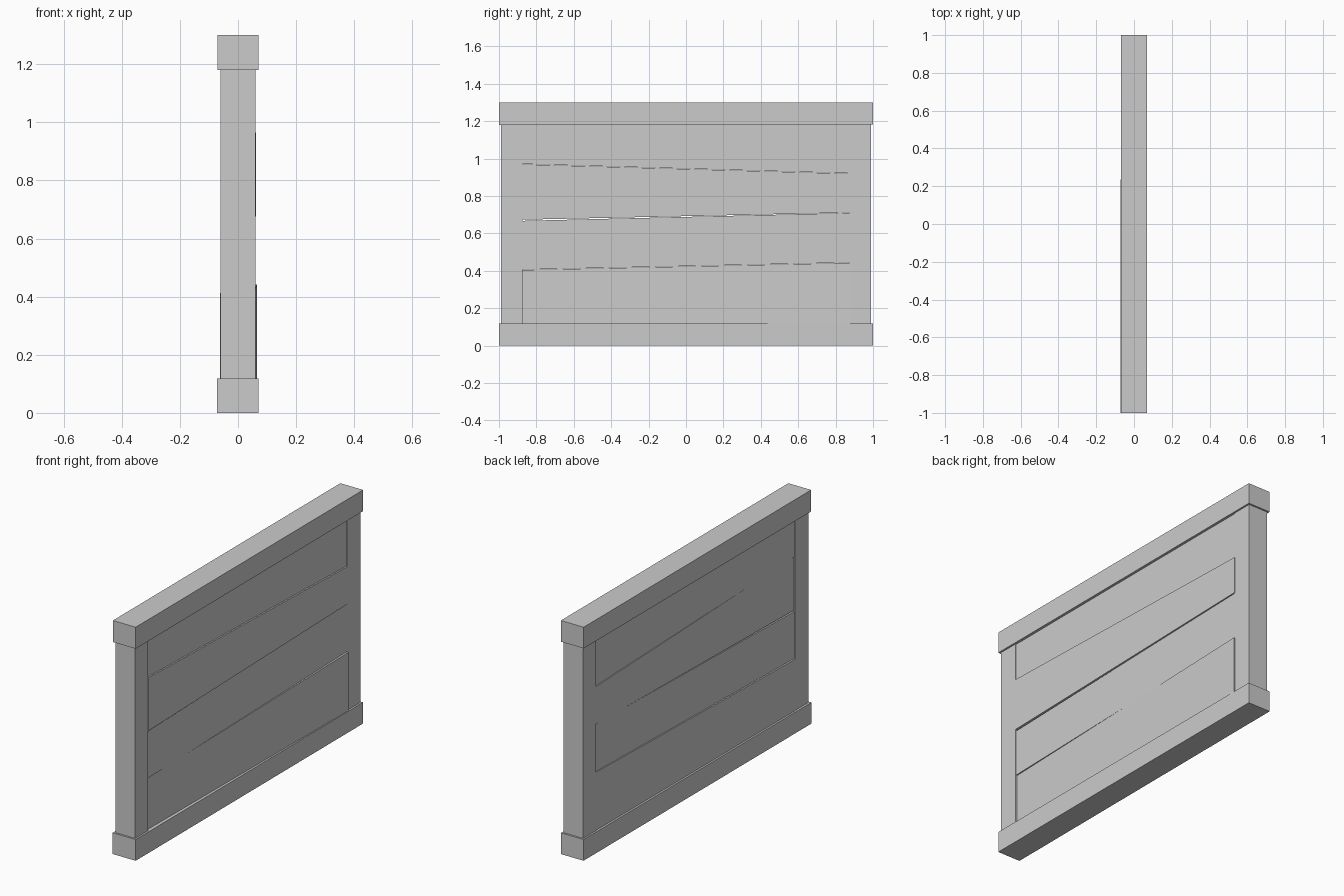
import bpy, bmesh

if "Cube" in bpy.data.objects:
    bpy.data.objects.remove(bpy.data.objects["Cube"])


def slab(name, y0, y1, low, high, front, back):
    """Six-sided timber; low/high/front/back give (value at y0, value at y1)."""
    bm = bmesh.new()
    rings = []
    for i, y in enumerate((y0, y1)):
        corners = [(back[i], low[i]), (front[i], low[i]),
                   (front[i], high[i]), (back[i], high[i])]
        rings.append([bm.verts.new((x, y, z)) for x, z in corners])
    a, b = rings
    bm.faces.new(a)
    bm.faces.new(b[::-1])
    for k in range(4):
        n = (k + 1) % 4
        bm.faces.new((a[k], b[k], b[n], a[n]))
    bmesh.ops.recalc_face_normals(bm, faces=bm.faces)
    mesh = bpy.data.meshes.new(name)
    bm.to_mesh(mesh)
    bm.free()
    obj = bpy.data.objects.new(name, mesh)
    bpy.context.collection.objects.link(obj)
    return obj


# Long rails, the lower one slightly crooked
slab("bottom_rail", -1, 1, (0, 0), (0.118, 0.118), (0.07, 0.07), (-0.072, -0.069))
slab("top_rail", -1, 1, (1.18, 1.182), (1.30, 1.30), (0.07, 0.07), (-0.07, -0.07))

# End posts
for side, y0, y1 in (("front", -0.99, -0.875), ("back", 0.875, 0.99)):
    slab(side + "_post", y0, y1, (0.11, 0.11), (1.19, 1.19),
         (0.06, 0.06), (-0.06, -0.06))

# Uneven boards: bottom edge, top edge, +x face, -x face at each end
boards = [
    ((0.11, 0.11), (0.404, 0.442), (0.050, 0.066), (-0.062, -0.058)),
    ((0.406, 0.444), (0.667, 0.709), (0.055, 0.057), (-0.055, -0.055)),
    ((0.673, 0.711), (0.969, 0.919), (0.061, 0.062), (-0.052, -0.059)),
    ((0.971, 0.921), (1.19, 1.19), (0.055, 0.056), (-0.056, -0.055)),
]
for n, (low, high, front, back) in enumerate(boards, 1):
    slab(f"board_{n}", -0.876, 0.876, low, high, front, back)
